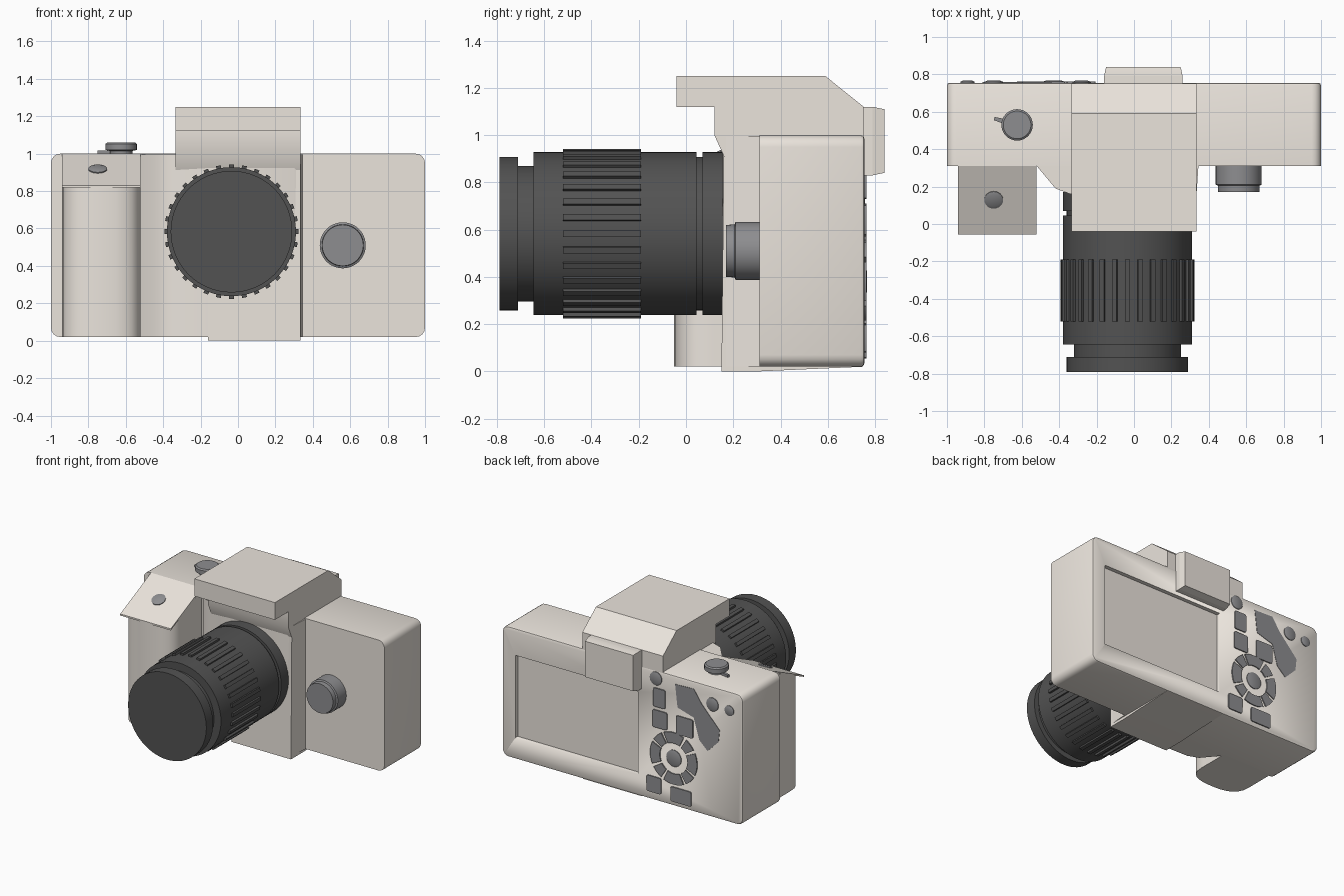
import bpy, bmesh, math
from mathutils import Matrix, Vector

if "Cube" in bpy.data.objects:
    bpy.data.objects.remove(bpy.data.objects["Cube"])


def material(name, rgb):
    m = bpy.data.materials.new(name)
    m.diffuse_color = (*rgb, 1)
    m.use_nodes = True
    m.node_tree.nodes["Principled BSDF"].inputs["Base Color"].default_value = m.diffuse_color
    return m


SHELL = material("shell", (0.83, 0.78, 0.72))
DARK = material("dark_rubber", (0.085, 0.085, 0.085))
GREY = material("button_grey", (0.27, 0.27, 0.28))


def finish(name, bm, mat, smooth=True):
    bmesh.ops.recalc_face_normals(bm, faces=bm.faces)
    me = bpy.data.meshes.new(name)
    bm.to_mesh(me)
    bm.free()
    ob = bpy.data.objects.new(name, me)
    bpy.context.collection.objects.link(ob)
    me.materials.append(mat)
    if smooth:
        bpy.ops.object.select_all(action='DESELECT')
        ob.select_set(True)
        bpy.context.view_layer.objects.active = ob
        bpy.ops.object.shade_smooth_by_angle(angle=math.radians(32))
    return ob


def prism_bm(pts, axis, a, b, top=None):
    """Extrude a 2D outline along an axis from a to b; top() may slope the far end."""
    bm = bmesh.new()

    def put(p, h):
        return {'x': (h, p[0], p[1]), 'y': (p[0], h, p[1]), 'z': (p[0], p[1], h)}[axis]
    lo = [bm.verts.new(put(p, a)) for p in pts]
    hi = [bm.verts.new(put(p, top(p) if top else b)) for p in pts]
    bm.faces.new(lo)
    bm.faces.new(hi)
    for i in range(len(pts)):
        j = (i + 1) % len(pts)
        bm.faces.new((lo[i], lo[j], hi[j], hi[i]))
    return bm


def prism(name, pts, axis, a, b, mat, top=None):
    return finish(name, prism_bm(pts, axis, a, b, top), mat)


def rect(x0, x1, z0, z1):
    return [(x0, z0), (x1, z0), (x1, z1), (x0, z1)]


def lathe(name, profile, matrix, mat, n=48):
    """Closed turned shape; profile is (radius, height) along local z."""
    bm = bmesh.new()
    rings = [[bm.verts.new((r * math.cos(2 * math.pi * i / n), r * math.sin(2 * math.pi * i / n), h))
              for i in range(n)] for r, h in profile]
    for p, q in zip(rings, rings[1:]):
        for i in range(n):
            bm.faces.new((p[i], p[(i + 1) % n], q[(i + 1) % n], q[i]))
    bm.faces.new(rings[0])
    bm.faces.new(rings[-1])
    bm.transform(matrix)
    return finish(name, bm, mat)


def rounded(x0, x1, z0, z1, r, seg=4):
    out = []
    for cx, cz, s in ((x1 - r, z1 - r, 0), (x0 + r, z1 - r, 1), (x0 + r, z0 + r, 2), (x1 - r, z0 + r, 3)):
        for k in range(seg + 1):
            t = math.pi / 2 * (s + k / seg)
            out.append((cx + r * math.cos(t), cz + r * math.sin(t)))
    return out


# Body shell with softened back rim and a screen recess
bm = prism_bm(rounded(-1, 1, 0.02, 1.0, 0.05), 'y', 0.31, 0.755)
rim = [e for e in bm.edges if all(v.co.y > 0.75 for v in e.verts)]
bmesh.ops.bevel(bm, geom=rim, offset=0.015, segments=2, profile=0.5, affect='EDGES')
body = finish("body", bm, SHELL)
cutter = prism("screen_cutter", rect(-0.13, 0.89, 0.18, 0.80), 'y', 0.725, 0.9, SHELL)
cutter.hide_render = True
cutter.hide_set(True)
mod = body.modifiers.new("screen_recess", 'BOOLEAN')
mod.operation = 'DIFFERENCE'
mod.solver = 'EXACT'
mod.object = cutter

# Hand grip with sloped top plate
def slope(p):
    return 0.83 + (p[1] + 0.055) * 0.17 / 0.365


grip = [(-0.94, 0.33), (-0.94, 0.12)]
for k in range(13):
    t = math.pi * (1 + k / 12)
    c, s = math.cos(t), math.sin(t)
    grip.append((-0.73 + 0.21 * math.copysign(abs(c) ** 0.75, c), 0.10 - 0.15 * abs(s) ** 0.75))
grip += [(-0.52, 0.12), (-0.52, 0.33)]
prism("hand_grip", grip, 'z', 0.02, 0, SHELL, top=lambda p: min(slope(p), 1.0) - 0.008)
prism("grip_top_plate", [(-0.055, 0.818), (-0.055, 0.83), (0.31, 1.0), (0.33, 0.99), (0.31, 0.988)],
      'x', -0.94, -0.52, SHELL)

# Lens mount block, blending towards the grip
prism("mount_side", [(-0.53, 0.32), (-0.52, 0.31), (-0.42, 0.19), (-0.34, 0.16), (-0.16, 0.155), (0.30, 0.155),
                     (0.335, 0.17), (0.345, 0.32)], 'z', 0.02, 0.995, SHELL)
prism("mount_centre", [(0.15, 0), (0.3, 0), (0.75, 0.02), (0.6, 0.05), (0.6, 0.95), (0.16, 0.93)],
      'x', -0.16, 0.335, SHELL)

# Viewfinder hump with overhanging hood
prism("viewfinder_hump", [(0.17, 0.89), (0.12, 1.0), (0.12, 1.12), (-0.04, 1.12), (-0.04, 1.25),
                          (0.59, 1.25), (0.752, 1.12), (0.752, 0.97), (0.6, 0.89)], 'x', -0.335, 0.335, SHELL)

# Eyepiece frame with sunken window
bm = prism_bm(rect(-0.16, 0.26, 0.83, 1.12), 'y', 0.70, 0.79)
back = [f for f in bm.faces if all(v.co.y > 0.78 for v in f.verts)]
bmesh.ops.inset_region(bm, faces=back, thickness=0.04)
bmesh.ops.inset_region(bm, faces=back, thickness=0.015, depth=-0.05)
finish("eyepiece", bm, SHELL)

# Lens barrel, turned around the y axis
TO_FRONT = Matrix.Rotation(math.pi / 2, 4, 'X')
LENS = Matrix.Translation((-0.035, 0, 0.583)) @ TO_FRONT
lathe("lens_barrel", [(0.345, -0.17), (0.345, -0.07), (0.325, -0.07), (0.325, -0.045), (0.345, -0.045),
                      (0.345, 0.645), (0.287, 0.645), (0.287, 0.71), (0.325, 0.71), (0.325, 0.79)],
      LENS, DARK, 64)

# Focus ring ribs
bm = bmesh.new()
for i in range(32):
    m = LENS @ Matrix.Rotation(2 * math.pi * i / 32, 4, 'Z') @ Matrix.Translation((0.345, 0, 0.355))
    bmesh.ops.create_cube(bm, size=1, matrix=m @ Matrix.Diagonal((0.028, 0.026, 0.33, 1)))
finish("focus_ring_ribs", bm, DARK, smooth=False)

# Front knob
lathe("front_knob", [(0.123, -0.32), (0.123, -0.21), (0.112, -0.205), (0.11, -0.17)],
      Matrix.Translation((0.56, 0, 0.51)) @ TO_FRONT, GREY)

# Mode dial, its lever and the shutter button
lathe("mode_dial", [(0.06, 0.99), (0.06, 1.015), (0.084, 1.02), (0.084, 1.052), (0.074, 1.06)],
      Matrix.Translation((-0.625, 0.53, 0)), GREY, 32)
prism("dial_lever", [(-0.75, 0.555), (-0.62, 0.51), (-0.61, 0.545), (-0.745, 0.572)], 'z', 1.0, 1.018, GREY)
lathe("shutter_button", [(0.05, -0.01), (0.05, 0.006), (0.035, 0.012)],
      Matrix.Translation((-0.75, 0.13, 0.916)) @ Matrix.Rotation(math.atan(0.17 / 0.365), 4, 'X'), GREY, 24)

# Round back buttons
TO_BACK = Matrix.Rotation(-math.pi / 2, 4, 'X')
for i, (x, z, r) in enumerate([(-0.28, 0.94, 0.05), (-0.75, 0.87, 0.05), (-0.89, 0.86, 0.038),
                               (-0.43, 0.38, 0.062)]):
    lathe(f"round_button_{i}", [(r, 0.74), (r, 0.76), (r * 0.7, 0.766)],
          Matrix.Translation((x, 0, z)) @ TO_BACK, GREY, 24)

# Square back buttons
for i, (x, z, w, h) in enumerate([(-0.31, 0.80, 0.05, 0.07), (-0.315, 0.64, 0.06, 0.065), (-0.52, 0.64, 0.07, 0.07),
                                  (-0.265, 0.14, 0.06, 0.06), (-0.49, 0.11, 0.085, 0.055)]):
    prism(f"square_button_{i}", rounded(x - w, x + w, z - h, z + h, 0.012, 2), 'y', 0.74, 0.763, GREY)

# Control pad segments, alternating wide and narrow
for i in range(8):
    mid, half = math.pi / 4 * i, math.radians(25 if i % 2 == 0 else 13)
    arc = [mid - half + 2 * half * k / 6 for k in range(7)]
    pts = [(0.195, a) for a in arc] + [(0.115, a) for a in reversed(arc)]
    prism(f"pad_segment_{i}", [(-0.43 + r * math.cos(a), 0.38 + r * math.sin(a)) for r, a in pts],
          'y', 0.74, 0.763, GREY)

# Thumb rest patch
prism("thumb_rest", [(-0.44, 0.94), (-0.595, 0.945), (-0.66, 0.85), (-0.81, 0.69), (-0.80, 0.60), (-0.71, 0.51),
                     (-0.64, 0.575), (-0.595, 0.73), (-0.46, 0.77)], 'y', 0.74, 0.758, GREY)
